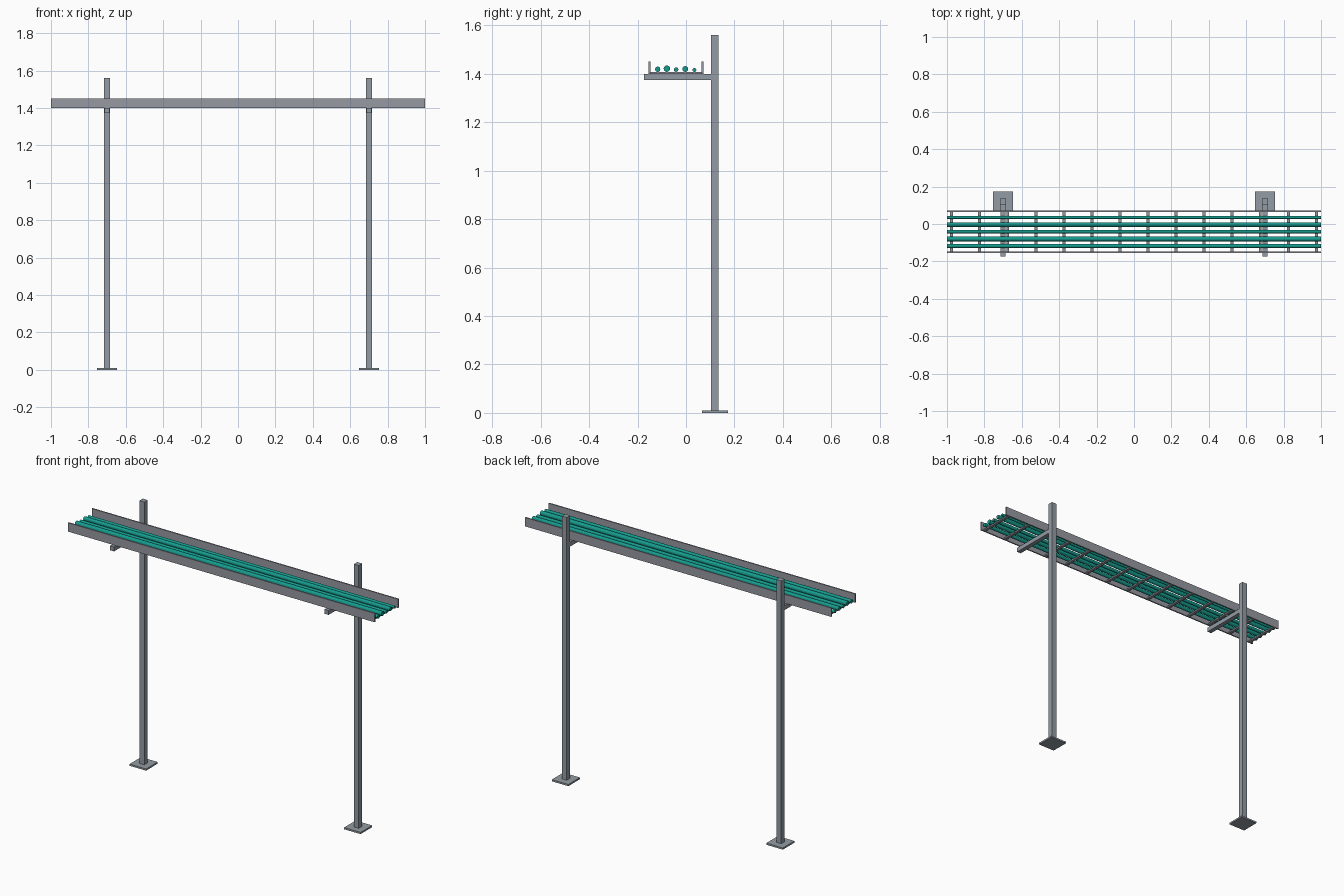
import bpy, bmesh, math
from mathutils import Matrix

if "Cube" in bpy.data.objects:
    bpy.data.objects.remove(bpy.data.objects["Cube"])


def material(name, rgb):
    m = bpy.data.materials.new(name)
    m.diffuse_color = (*rgb, 1)
    m.use_nodes = True
    m.node_tree.nodes["Principled BSDF"].inputs["Base Color"].default_value = m.diffuse_color
    return m


steel = material("post grey", (0.29, 0.33, 0.37))
tray_grey = material("tray grey", (0.31, 0.32, 0.36))
teal = material("cable teal", (0.008, 0.33, 0.27))


def finish(name, bm, mat):
    mesh = bpy.data.meshes.new(name)
    bm.to_mesh(mesh)
    bm.free()
    mesh.materials.append(mat)
    ob = bpy.data.objects.new(name, mesh)
    bpy.context.collection.objects.link(ob)
    return ob


def box(name, x0, x1, y0, y1, z0, z1, mat):
    bm = bmesh.new()
    mtx = Matrix.Translation(((x0 + x1) / 2, (y0 + y1) / 2, (z0 + z1) / 2)) \
        @ Matrix.Diagonal((x1 - x0, y1 - y0, z1 - z0, 1))
    bmesh.ops.create_cube(bm, size=1, matrix=mtx)
    return finish(name, bm, mat)


# Two supports: base plate, post and bracket arm
for side, x in (("left", -0.7), ("right", 0.7)):
    box(side + "_base_plate", x - 0.054, x + 0.054, 0.066, 0.174, 0, 0.01, steel)
    box(side + "_post", x - 0.016, x + 0.016, 0.103, 0.135, 0.01, 1.56, steel)
    box(side + "_arm", x - 0.013, x + 0.013, -0.174, 0.103, 1.374, 1.4, steel)

# Ladder tray side rails
box("front_rail", -1, 1, -0.155, -0.147, 1.4, 1.452, tray_grey)
box("back_rail", -1, 1, 0.065, 0.073, 1.4, 1.452, tray_grey)

# Rungs between the rails
for i in range(14):
    x = -0.975 + 0.15 * i
    box(f"rung_{i + 1}", x - 0.008, x + 0.008, -0.147, 0.065, 1.4, 1.408, tray_grey)

# Cables of mixed thickness resting on the rungs
for i, r in enumerate((0.011, 0.0135, 0.0095, 0.012, 0.008)):
    bm = bmesh.new()
    mtx = Matrix.Translation((0, -0.117 + 0.038 * i, 1.408 + r)) \
        @ Matrix.Rotation(math.pi / 2, 4, 'Y')
    bmesh.ops.create_cone(bm, cap_ends=True, segments=12, radius1=r, radius2=r,
                          depth=2, matrix=mtx)
    finish(f"cable_{i + 1}", bm, teal)
